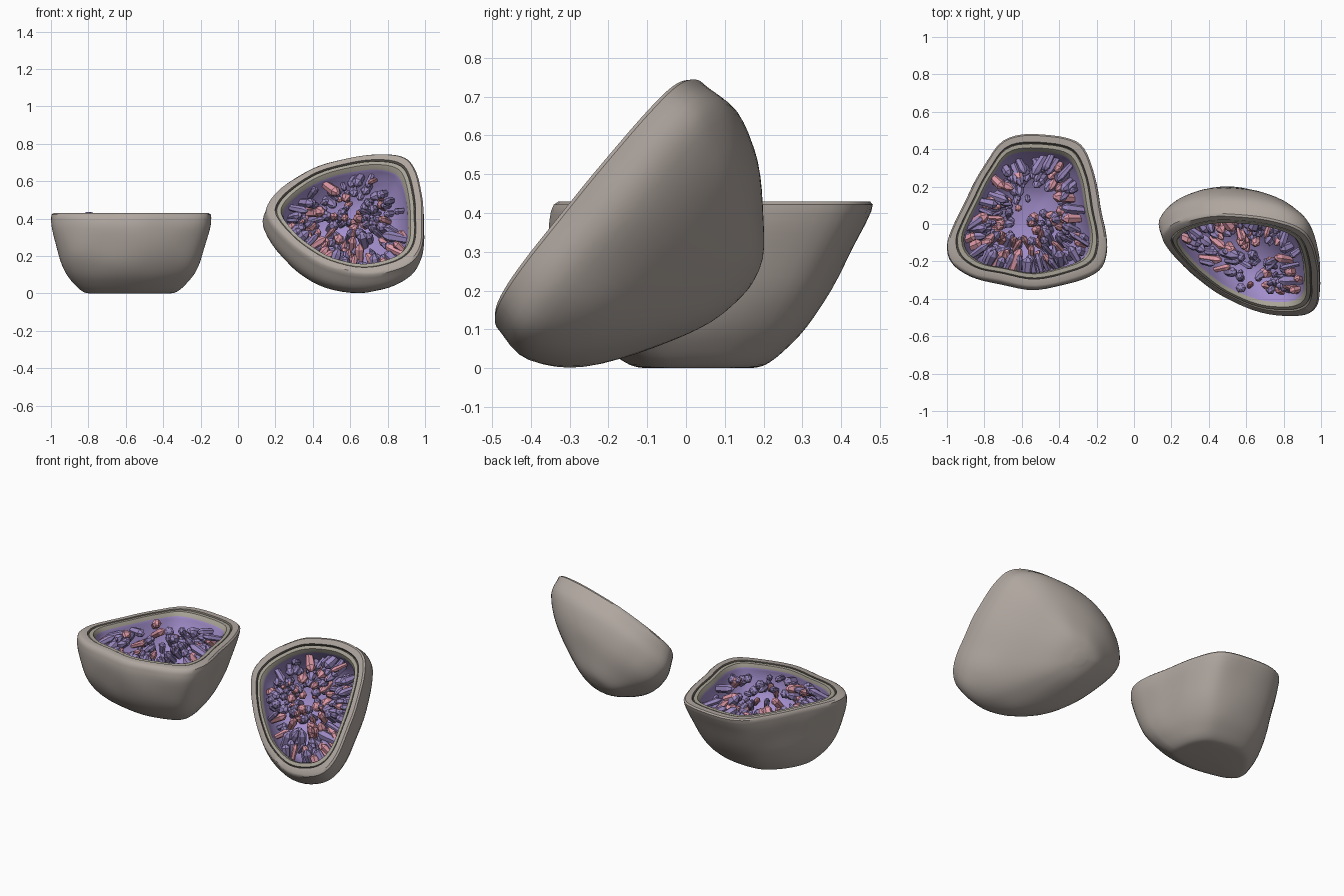
import bpy, bmesh, math, random
from mathutils import Vector, noise

random.seed(4)
if "Cube" in bpy.data.objects:
    bpy.data.objects.remove(bpy.data.objects["Cube"])


def material(name, rgb):
    m = bpy.data.materials.new(name)
    m.use_nodes = True
    m.diffuse_color = (*rgb, 1)
    m.node_tree.nodes["Principled BSDF"].inputs["Base Color"].default_value = (*rgb, 1)
    return m


STONE = material("grey stone", (0.43, 0.38, 0.345))
RIM = material("pale rim stone", (0.40, 0.37, 0.31))
GROOVE = material("dark groove", (0.2, 0.18, 0.15))
LINING = material("purple lining", (0.36, 0.27, 0.60))
CRYSTAL = material("deep purple crystal", (0.32, 0.245, 0.52))
PINK = material("pink crystal", (0.73, 0.32, 0.39))


def spline(points, steps, closed):
    """Catmull-Rom curve through the points."""
    pts = [Vector(p) for p in points]
    n = len(pts)
    pick = lambda i: pts[i % n] if closed else pts[max(0, min(n - 1, i))]
    out = []
    for i in range(n if closed else n - 1):
        a, b, c, d = (pick(i + k) for k in (-1, 0, 1, 2))
        for s in range(steps):
            t = s / steps
            out.append(b + (c - a) * t / 2 + (a * 2 - b * 5 + c * 4 - d) * t * t / 2
                       + (b * 3 - a - c * 3 + d) * t ** 3 / 2)
    return out if closed else out + [pts[-1]]


# Cross-sections: (depth, width scale, breadth scale)
RIM_RINGS = [(0.06, 1, 1, STONE), (0.02, 0.995, 0.995, STONE), (0.0, 0.97, 0.97, STONE),
             (0.0, 0.89, 0.89, STONE), (0.04, 0.885, 0.885, GROOVE), (0.04, 0.877, 0.877, GROOVE),
             (0.01, 0.87, 0.87, RIM), (0.01, 0.82, 0.82, RIM), (0.06, 0.79, 0.79, RIM)]
CAVITY = spline([(0.06, 0.79), (0.2, 0.76), (0.4, 0.67), (0.55, 0.5), (0.65, 0.3), (0.68, 0.06)], 3, False)


def finish(name, bm, mats):
    me = bpy.data.meshes.new(name)
    bmesh.ops.recalc_face_normals(bm, faces=bm.faces)
    bm.to_mesh(me)
    bm.free()
    for m in mats:
        me.materials.append(m)
    ob = bpy.data.objects.new(name, me)
    bpy.context.collection.objects.link(ob)
    return ob


def stone_half(name, axis, outline, levels):
    """Closed bowl: outer body, grooved rim and lined cavity."""
    mats = [STONE, RIM, GROOVE, LINING]
    offsets = [p - axis(0) for p in outline]
    n = len(offsets)
    mean = sum(o.length for o in offsets) / n
    body = [(*v, STONE) for v in spline(levels, 4, False)]
    rings = body[::-1] + RIM_RINGS[1:] + [(v.x, v.y, v.y, LINING) for v in CAVITY[1:]]
    bm = bmesh.new()
    loops = []
    for t, sx, sy, mat in rings:
        loop = []
        for off in offsets:
            # The section grows rounder and slightly lumpy with depth
            k = 1 + (mean / off.length - 1) * 0.35 * t
            if mat != LINING:
                k += 0.012 * noise.noise((axis(t) + off * sx) * 7)
            p = axis(t) + Vector((off.x * sx, off.y * sy, off.z * sx)) * k
            p.z = max(p.z, 0)
            loop.append(bm.verts.new(p))
        loops.append(loop)
    for j in range(len(loops) - 1):
        for i in range(n):
            k = (i + 1) % n
            f = bm.faces.new((loops[j][i], loops[j][k], loops[j + 1][k], loops[j + 1][i]))
            f.material_index = mats.index(rings[j + 1][3])
    # Close the underside and the cavity floor with fans
    for loop, mat in ((loops[0], STONE), (loops[-1], LINING)):
        mid = bm.verts.new(sum((v.co for v in loop), Vector()) / n)
        for i in range(n):
            bm.faces.new((loop[i], loop[(i + 1) % n], mid)).material_index = mats.index(mat)
    ob = finish(name, bm, mats)
    bpy.ops.object.select_all(action="DESELECT")
    ob.select_set(True)
    bpy.context.view_layer.objects.active = ob
    bpy.ops.object.shade_smooth_by_angle(angle=math.radians(40))


def add_crystal(bm, base, direction, radius, length, index):
    """Six-sided prism with a blunt faceted point."""
    rot = direction.to_track_quat("Z", "Y")
    spin = random.uniform(0, math.tau)
    tip = Vector((random.uniform(-0.4, 0.4) * radius, 0, length))
    loops = []
    for z, r in ((-0.015, 0.8), (length * 0.75, 1.1), (length * 0.95, 0.5)):
        loops.append([bm.verts.new(base + rot @ Vector((
            radius * r * math.cos(spin + a * math.tau / 6),
            radius * r * math.sin(spin + a * math.tau / 6), z))) for a in range(6)])
    top = bm.verts.new(base + rot @ tip)
    for i in range(6):
        k = (i + 1) % 6
        faces = [bm.faces.new((a[i], a[k], b[k], b[i])) for a, b in zip(loops, loops[1:])]
        faces.append(bm.faces.new((loops[-1][i], loops[-1][k], top)))
        for f in faces:
            f.material_index = index
    bm.faces.new(loops[0][::-1]).material_index = index


def crystal_cluster(name, axis, outline, bare, count):
    """Crystals growing from the cavity wall toward its middle."""
    bm = bmesh.new()
    opening = (axis(0) - axis(1)).normalized()
    made = 0
    while made < count:
        ring = CAVITY[int(random.triangular(1, len(CAVITY) - 0.01, 5))]
        base = axis(ring.x) + (random.choice(outline) - axis(0)) * ring.y
        if (base - bare).length < 0.1:
            continue
        jitter = Vector([random.gauss(0, 0.22) for _ in range(3)])
        direction = ((axis(0.12) - base).normalized() + jitter + opening * 0.4).normalized()
        add_crystal(bm, base, direction, random.uniform(0.014, 0.028),
                    random.uniform(0.06, 0.135), int(random.random() < 0.28))
        made += 1
    finish(name, bm, [CRYSTAL, PINK])


# Upright half, lying flat with its rim level
def flat_axis(t):
    sag = Vector((0, -0.1 * t * (1 - t), 0))
    return Vector((-0.575, 0.07, 0.43)).lerp(Vector((-0.58, 0.03, 0)), t) + sag


flat_outline = [Vector((p.x, p.y, 0.43)) for p in spline([
    (-0.145, -0.14), (-0.15, -0.04), (-0.18, 0.1), (-0.21, 0.27), (-0.265, 0.41), (-0.36, 0.465),
    (-0.55, 0.485), (-0.70, 0.45), (-0.80, 0.32), (-0.885, 0.16), (-0.96, 0.01), (-1.0, -0.1),
    (-0.975, -0.2), (-0.88, -0.27), (-0.72, -0.305), (-0.52, -0.34), (-0.31, -0.295),
    (-0.185, -0.235)], 4, True)]
stone_half("flat_stone_half", flat_axis, flat_outline,
           [(0.06, 1, 1), (0.2, 0.985, 0.97), (0.53, 0.91, 0.84), (0.75, 0.82, 0.7),
            (0.9, 0.7, 0.54), (0.98, 0.6, 0.42), (1, 0.52, 0.33)])
crystal_cluster("flat_half_crystals", flat_axis, flat_outline, Vector((-0.47, 0.13, 0.17)), 190)


# Tilted half, its rim on a sloping plane that faces forward and up
def on_slope(x, z):
    return Vector((x, -0.395 - 0.25 * x + 0.8 * z, z))


def tilt_axis(t):
    sag = Vector((0.03, 0, -0.15)) * (t * (1 - t))
    return on_slope(0.6, 0.42).lerp(Vector((0.53, 0.14, 0.2)), t) + sag


tilt_outline = [on_slope(p.x, p.y) for p in spline([
    (0.995, 0.38), (0.985, 0.54), (0.945, 0.68), (0.89, 0.735), (0.79, 0.755), (0.64, 0.74),
    (0.48, 0.705), (0.33, 0.64), (0.215, 0.555), (0.155, 0.48), (0.155, 0.42), (0.215, 0.335),
    (0.33, 0.235), (0.48, 0.145), (0.68, 0.105), (0.84, 0.13), (0.935, 0.18),
    (0.985, 0.26)], 4, True)]
stone_half("tilted_stone_half", tilt_axis, tilt_outline,
           [(0.06, 1, 1), (0.25, 1.01, 1.01), (0.5, 0.85, 0.85), (0.75, 0.56, 0.56),
            (0.95, 0.29, 0.29), (1.02, 0.08, 0.08)])
crystal_cluster("tilted_half_crystals", tilt_axis, tilt_outline, Vector((0.74, -0.1, 0.22)), 190)
